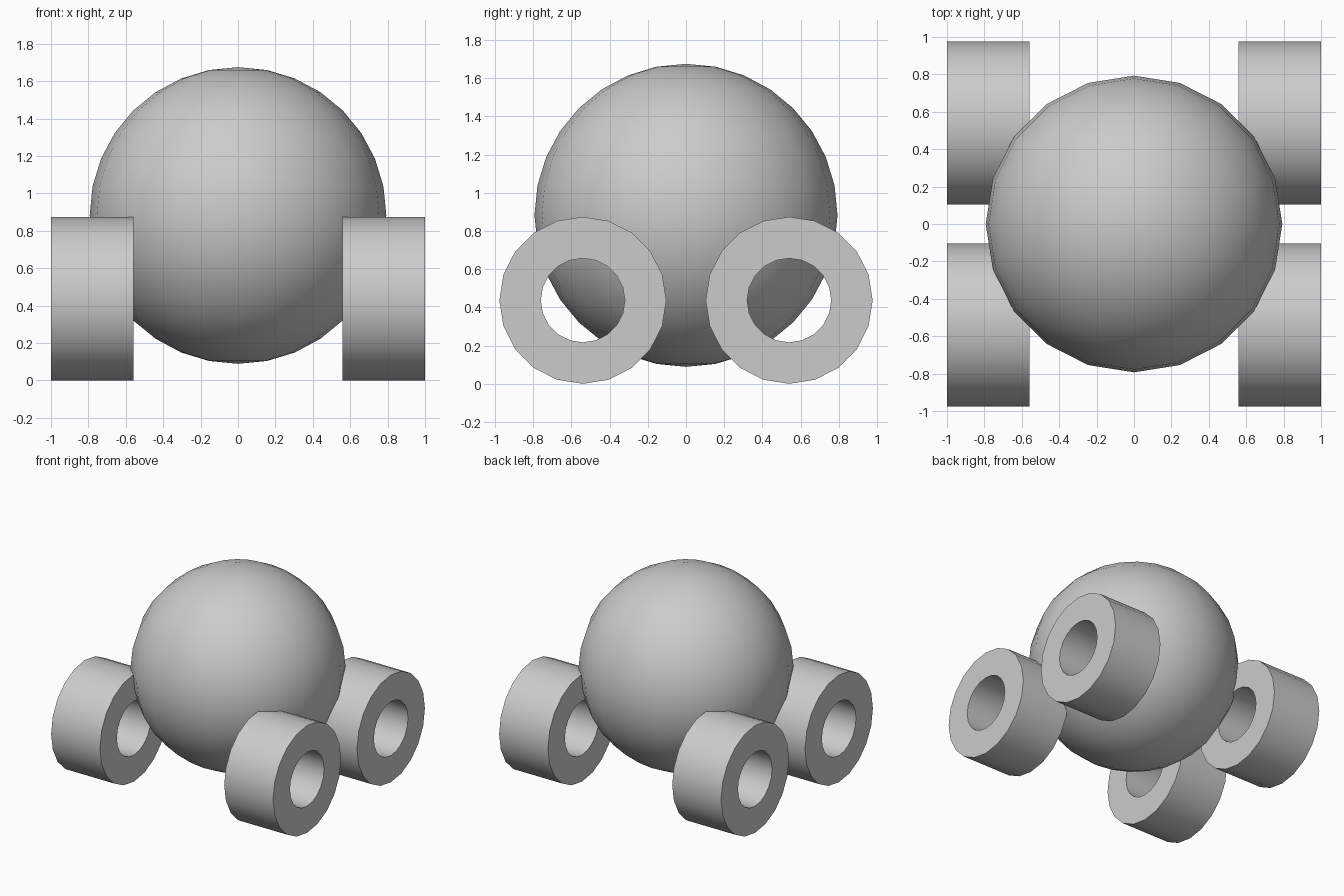
import bpy, bmesh, math
from mathutils import Matrix

cube = bpy.data.objects.get("Cube")
if cube:
    bpy.data.objects.remove(cube, do_unlink=True)

SIDES = 20
grey = bpy.data.materials.new("plain_grey")
grey.use_nodes = True
grey.diffuse_color = (0.6, 0.6, 0.6, 1)
grey.node_tree.nodes["Principled BSDF"].inputs["Base Color"].default_value = (0.6, 0.6, 0.6, 1)


def finish(name, bm, location):
    """Turn a bmesh into a smooth object whose rims stay sharp."""
    bmesh.ops.recalc_face_normals(bm, faces=bm.faces)
    mesh = bpy.data.meshes.new(name)
    bm.to_mesh(mesh)
    bm.free()
    mesh.materials.append(grey)
    obj = bpy.data.objects.new(name, mesh)
    bpy.context.collection.objects.link(obj)
    obj.location = location
    bpy.ops.object.select_all(action="DESELECT")
    obj.select_set(True)
    bpy.context.view_layer.objects.active = obj
    bpy.ops.object.shade_smooth_by_angle(angle=math.radians(40))
    return obj


def wheel(name, location, outer=0.437, inner=0.22, width=0.44):
    """Thick open ring, spun around the x axis from a rectangular section."""
    bm = bmesh.new()
    h = width / 2
    section = [(-h, inner), (h, inner), (h, outer), (-h, outer)]
    verts = [bm.verts.new((x, 0, r)) for x, r in section]
    edges = [bm.edges.new((verts[i], verts[(i + 1) % 4])) for i in range(4)]
    bmesh.ops.spin(bm, geom=verts + edges, cent=(0, 0, 0), axis=(1, 0, 0),
                   angle=math.tau, steps=SIDES, use_merge=True)
    bmesh.ops.remove_doubles(bm, verts=bm.verts, dist=0.0001)
    return finish(name, bm, location)


# Round body
bm = bmesh.new()
bmesh.ops.create_uvsphere(bm, u_segments=SIDES, v_segments=16, radius=0.793)
finish("body", bm, (0, 0, 0.882))

# Four wheels
for side, x in (("left", 0.78), ("right", -0.78)):
    for end, y in (("front", -0.54), ("back", 0.54)):
        wheel(f"{end}_{side}_wheel", (x, y, 0.437))
